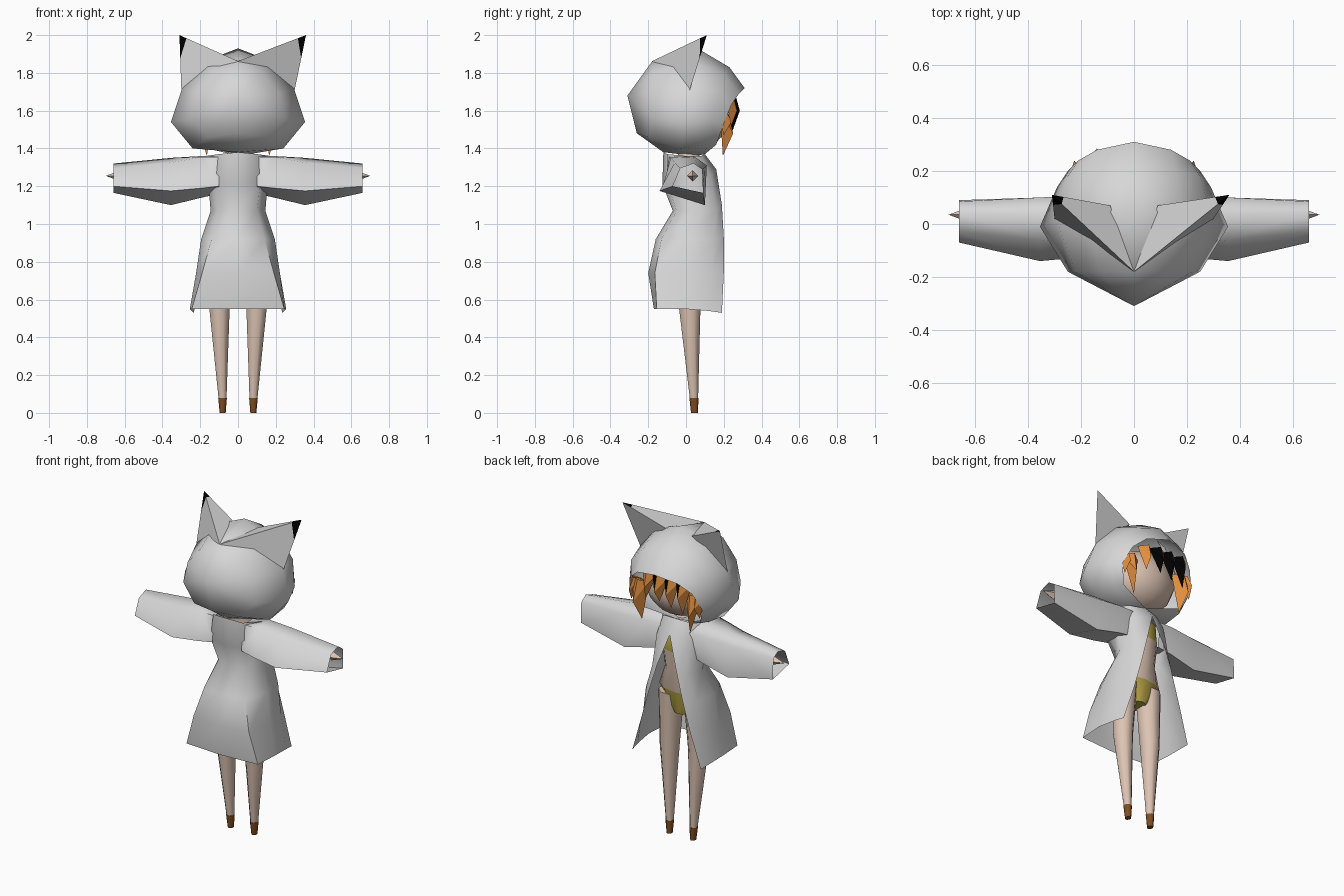
import bpy, bmesh, math
from mathutils import Vector

if "Cube" in bpy.data.objects:
    bpy.data.objects.remove(bpy.data.objects["Cube"])


def material(name, rgb):
    m = bpy.data.materials.new(name)
    m.diffuse_color = (*rgb, 1)
    m.use_nodes = True
    m.node_tree.nodes["Principled BSDF"].inputs["Base Color"].default_value = m.diffuse_color
    return m


COAT = material("coat_grey", (0.68, 0.68, 0.68))
SKIN = material("skin", (0.72, 0.55, 0.45))
ORANGE = material("hair_orange", (0.75, 0.27, 0.05))
BLACK = material("black", (0.0, 0.0, 0.0))
BROWN = material("shoe_brown", (0.22, 0.075, 0.015))
YELLOW = material("yellow", (0.48, 0.38, 0.06))


def build(name, verts, faces, mats, rule=None, smooth=60, normals=True):
    """Mesh object; rule(face centre, index) picks the material slot."""
    me = bpy.data.meshes.new(name)
    bm = bmesh.new()
    vs = [bm.verts.new(v) for v in verts]
    for i, f in enumerate(faces):
        face = bm.faces.new([vs[k] for k in f])
        if rule:
            face.material_index = rule(face.calc_center_median(), i)
    bmesh.ops.remove_doubles(bm, verts=bm.verts, dist=0.0005)
    if normals:
        bmesh.ops.recalc_face_normals(bm, faces=bm.faces)
    bm.to_mesh(me)
    bm.free()
    for m in mats:
        me.materials.append(m)
    ob = bpy.data.objects.new(name, me)
    bpy.context.collection.objects.link(ob)
    if smooth:
        bpy.ops.object.select_all(action='DESELECT')
        ob.select_set(True)
        bpy.context.view_layer.objects.active = ob
        bpy.ops.object.shade_smooth_by_angle(angle=math.radians(smooth))
    return ob


def loft(name, rings, mats, closed=True, caps=False, **kw):
    n = len(rings[0])
    verts = [v for r in rings for v in r]
    faces = []
    for i in range(len(rings) - 1):
        for j in range(n if closed else n - 1):
            k = (j + 1) % n
            faces.append((i * n + j, i * n + k, (i + 1) * n + k, (i + 1) * n + j))
    if caps:
        faces += [tuple(range(n)), tuple(range(len(verts) - n, len(verts)))]
    return build(name, verts, faces, mats, **kw)


def mirrored(half):
    """Half outline from centre to centre, completed on the other side."""
    return half + [(-x, y, z) for x, y, z in reversed(half[1:-1])]


def ellipse(cx, cy, z, rx, ry, n=8):
    return [(cx + rx * math.cos(2 * math.pi * (k + .5) / n),
             cy + ry * math.sin(2 * math.pi * (k + .5) / n), z) for k in range(n)]


# hood: sections running from the back of the head to the face opening
hood = [
    [(0, -.18, 1.86), (.13, -.18, 1.80), (.22, -.18, 1.69), (.25, -.18, 1.56), (.16, -.20, 1.46), (0, -.26, 1.48)],
    [(0, .06, 1.93), (.18, .03, 1.86), (.295, .02, 1.72), (.355, -.01, 1.54), (.24, -.03, 1.40), (0, -.12, 1.38)],
    [(0, .23, 1.83), (.16, .20, 1.79), (.25, .18, 1.70), (.29, .14, 1.55), (.24, .11, 1.42), (0, .05, 1.36)],
    [(0, .31, 1.72), (.14, .28, 1.69), (.21, .24, 1.63), (.25, .20, 1.53), (.21, .16, 1.42), (0, .10, 1.37)],
]
rings = [[(0, -.31, 1.68)] * 10] + [mirrored(h) for h in hood]
verts = [rings[0][0]] + [v for r in rings[1:] for v in r]
faces = [(0, 1 + j, 1 + (j + 1) % 10) for j in range(10)]
for i in range(3):
    for j in range(10):
        a, b = 1 + i * 10 + j, 1 + i * 10 + (j + 1) % 10
        faces.append((a, b, b + 10, a + 10))
build("hood", verts, faces, [COAT])

# ears: broad back face, short front face, black tip on the back
for side, tip_x, name in ((-1, -.31, "left_ear"), (1, .36, "right_ear")):
    tip = Vector((tip_x, .11, 2.0))
    back = Vector((0, -.18, 1.862))
    outer = Vector((side * .30, .02, 1.71))
    inner = Vector((side * .09, .07, 1.895))
    cut_b, cut_o, cut_i = tip.lerp(back, .12), tip.lerp(outer, .42), tip.lerp(inner, .2)
    build(name, [tip, back, outer, inner, cut_b, cut_o, cut_i],
          [(0, 4, 5), (0, 6, 4), (4, 1, 2, 5), (6, 3, 1, 4), (0, 5, 2, 3, 6)],
          [COAT, BLACK], rule=lambda c, i: int(i < 2), smooth=30)

# head
bpy.ops.mesh.primitive_uv_sphere_add(segments=14, ring_count=9, radius=1, location=(0, .03, 1.56))
head = bpy.context.object
head.name = "head"
head.scale = (.22, .19, .18)
head.data.materials.append(SKIN)
bpy.ops.object.shade_smooth()


# hair: folded pointed strands along the hood opening
def strand(name, x, y, top, tip, width, ridge, mats):
    pts = [(x - width, y - .03, top), (x, y + .01, top + .01), (x + width, y - .03, top),
           ridge, tip]
    build(name, pts, [(0, 1, 3), (0, 3, 4), (1, 2, 3), (2, 4, 3), (0, 4, 2)],
          mats, rule=lambda c, i: int(i in (2, 3, 4)), smooth=0)


for i, x in enumerate((-.14, -.06, .02)):
    strand(f"fringe_{i}", x, .25, 1.68, (x - .01, .245, 1.49 + .02 * i), .055,
           (x, .285, 1.60), [ORANGE, BLACK])
strand("fringe_3", .10, .24, 1.67, (.11, .24, 1.52), .05, (.10, .27, 1.60), [ORANGE, ORANGE])
for s, n in ((-1, "left"), (1, "right")):
    strand(f"{n}_side_lock", s * .18, .21, 1.60, (s * .165, .195, 1.36), .055,
           (s * .19, .25, 1.48), [ORANGE, ORANGE])
    strand(f"{n}_outer_lock", s * .215, .20, 1.60, (s * .235, .20, 1.47), .035,
           (s * .225, .24, 1.54), [ORANGE, ORANGE])

# coat: open at +y, each section runs from one front edge round the back
coat = [
    [(0, .10, 1.37), (.10, .08, 1.36), (.17, 0, 1.36), (.10, -.10, 1.37), (0, -.12, 1.38)],
    [(0, .16, 1.29), (.11, .13, 1.26), (.16, .03, 1.25), (.12, -.10, 1.22), (0, -.125, 1.21)],
    [(.065, .19, 1.10), (.12, .16, 1.07), (.145, .05, 1.07), (.10, -.05, 1.07), (0, -.07, 1.07)],
    [(.115, .20, .93), (.17, .15, .92), (.195, 0, .92), (.14, -.13, .92), (0, -.16, .92)],
    [(.17, .20, .74), (.205, .13, .74), (.222, 0, .74), (.19, -.165, .74), (0, -.20, .74)],
    [(.235, .19, .53), (.245, .12, .54), (.255, 0, .55), (.245, -.155, .55), (0, -.17, .55)],
]
loft("coat", [h + [(-x, y, z) for x, y, z in reversed(h[:-1])] for h in coat], [COAT], closed=False)

# sleeves and the pointed hands inside them
sleeve = [
    (.10, [(-.11, 1.20), (-.09, 1.355), (.04, 1.36), (.11, 1.31), (.09, 1.16)]),
    (.19, [(-.125, 1.19), (-.08, 1.355), (.04, 1.36), (.11, 1.31), (.10, 1.14)]),
    (.355, [(-.14, 1.175), (-.06, 1.325), (.04, 1.35), (.10, 1.30), (.10, 1.10)]),
    (.66, [(-.07, 1.20), (-.03, 1.295), (.04, 1.32), (.085, 1.29), (.09, 1.165)]),
]
for s, n in ((-1, "left"), (1, "right")):
    loft(f"{n}_sleeve", [[(s * x, y, z) for y, z in sec] for x, sec in sleeve], [COAT], smooth=75)
    base = [(s * .62, .035 + .03 * math.cos(a), 1.255 + .03 * math.sin(a))
            for a in (0, math.pi / 2, math.pi, 3 * math.pi / 2)]
    build(f"{n}_hand", base + [(s * .70, .035, 1.255)],
          [(0, 1, 4), (1, 2, 4), (2, 3, 4), (3, 0, 4), (0, 1, 2, 3)], [SKIN], smooth=0)

# torso with yellow two-piece, coloured by height
torso = [(.77, .05, .06, .02), (.91, .165, .09, .01), (1.04, .11, .085, .03),
         (1.17, .12, .09, .04), (1.27, .10, .085, .05), (1.34, .06, .06, .02), (1.42, .05, .05, 0)]
loft("torso", [ellipse(0, cy, z, rx, ry, 10) for z, rx, ry, cy in torso], [SKIN, YELLOW], caps=True,
     rule=lambda c, i: int(c.z < .9 or 1.17 < c.z < 1.27))

# legs with brown shoes
leg = [(.88, .085, .02, .075, .075), (.55, .098, .02, .058, .061), (.08, .082, .042, .023, .024),
       (.005, .081, .045, .016, .018)]
for s, n in ((-1, "left"), (1, "right")):
    loft(f"{n}_leg", [ellipse(s * cx, cy, z, rx, ry) for z, cx, cy, rx, ry in leg[:3]],
         [SKIN], caps=True)
    loft(f"{n}_shoe", [ellipse(s * .082, .042, .08, .025, .026), ellipse(s * .081, .045, 0, .017, .02)],
         [BROWN], caps=True)
